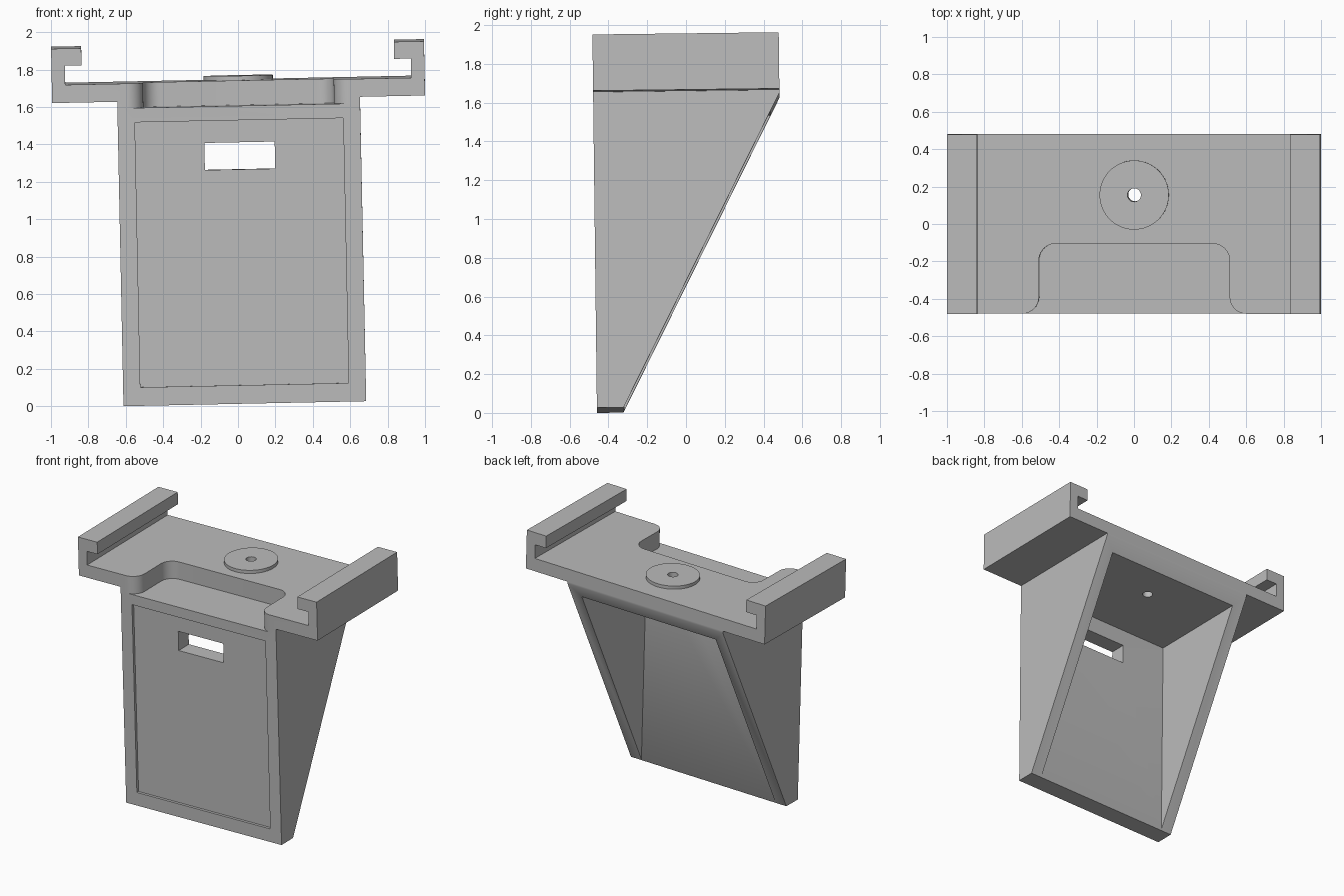
import bpy, bmesh, math
from mathutils import Matrix, Vector

cube = bpy.data.objects.get("Cube")
if cube:
    bpy.data.objects.remove(cube, do_unlink=True)

MID = 0.037                      # middle of the part in x before tilting
FRONT, REAR = -0.459, 0.5015
BASE, CEILING, PLATE_LOW, PLATE_TOP = 0.018, 1.54, 1.646, 1.742
TILT = Matrix.Rotation(0.012, 4, 'X') @ Matrix.Rotation(-0.0205, 4, 'Y')

grey = bpy.data.materials.new("plain_grey")
grey.use_nodes = True
grey.diffuse_color = (0.5, 0.5, 0.5, 1)
grey.node_tree.nodes["Principled BSDF"].inputs["Base Color"].default_value = (0.5, 0.5, 0.5, 1)


def prism(name, outline, axis, start, end):
    """Extrude a 2D outline along an axis; x is measured from MID."""
    place = {'X': lambda a, b, t: (MID + t, a, b),
             'Y': lambda a, b, t: (MID + a, t, b),
             'Z': lambda a, b, t: (MID + a, b, t)}[axis]
    bm = bmesh.new()
    face = bm.faces.new([bm.verts.new(place(a, b, start)) for a, b in outline])
    grown = bmesh.ops.extrude_face_region(bm, geom=[face])["geom"]
    shift = Vector(place(0, 0, end)) - Vector(place(0, 0, start))
    bmesh.ops.translate(bm, vec=shift, verts=[g for g in grown if isinstance(g, bmesh.types.BMVert)])
    bmesh.ops.recalc_face_normals(bm, faces=bm.faces)
    mesh = bpy.data.meshes.new(name)
    bm.to_mesh(mesh)
    bm.free()
    mesh.materials.append(grey)
    obj = bpy.data.objects.new(name, mesh)
    bpy.context.collection.objects.link(obj)
    return obj


def box(name, half_x, y0, y1, z0, z1):
    return prism(name, [(-half_x, z0), (half_x, z0), (half_x, z1), (-half_x, z1)], 'Y', y0, y1)


def arc(cx, cy, r, a0, a1, steps=10):
    angles = [math.radians(a0 + (a1 - a0) * i / steps) for i in range(steps + 1)]
    return [(cx + r * math.cos(a), cy + r * math.sin(a)) for a in angles]


def combine(target, tool, operation):
    mod = target.modifiers.new("combine", 'BOOLEAN')
    mod.operation, mod.solver, mod.object = operation, 'EXACT', tool
    bpy.context.view_layer.objects.active = target
    bpy.ops.object.modifier_apply(modifier=mod.name)
    bpy.data.objects.remove(tool, do_unlink=True)


# Top plate with a hooked rail on each side
right_half = [(0.997, PLATE_LOW), (0.997, 1.936), (0.836, 1.936),
              (0.836, 1.845), (0.925, 1.845), (0.925, PLATE_TOP)]
rails = right_half + [(-x, z) for x, z in reversed(right_half)]
bracket = prism("bracket", rails, 'Y', FRONT, REAR)

# Wedge-shaped body below the plate
wedge = [(FRONT, BASE), (-0.322, BASE), (REAR, 1.632), (REAR, 1.69), (FRONT, 1.69)]
combine(bracket, prism("wedge", wedge, 'X', -0.649, 0.649), 'UNION')

# Open back, shallow front panel and slot
combine(bracket, box("cavity", 0.559, -0.318, 1, -1, CEILING), 'DIFFERENCE')
combine(bracket, box("panel", 0.557, -1, FRONT + 0.02, 0.117, 1.534), 'DIFFERENCE')
combine(bracket, box("slot", 0.188, -1, 0, 1.271, 1.416), 'DIFFERENCE')

# Rounded notch in the front of the plate, flaring at the mouth
R, WIDE, DEEP = 0.09, 0.51, -0.084
side = [(WIDE + R, FRONT - 0.1)] + arc(WIDE + R, FRONT + R, R, 270, 180) \
    + arc(WIDE - R, DEEP - R, R, 0, 90)
notch = side + [(-x, y) for x, y in reversed(side)]
combine(bracket, prism("notch", notch, 'Z', 1.611, 2.2), 'DIFFERENCE')

# Raised round pad with a hole through pad and plate
pad = prism("round_pad", arc(0, 0.176, 0.185, 0, 354.375, 63), 'Z', PLATE_TOP - 0.02, PLATE_TOP + 0.024)
combine(bracket, pad, 'UNION')
combine(bracket, prism("hole", arc(0, 0.176, 0.036, 0, 348.75, 31), 'Z', 1.4, 2.2), 'DIFFERENCE')

# Slight lean of the whole part, then shading
bracket.data.transform(TILT)
bpy.ops.object.select_all(action='DESELECT')
bracket.select_set(True)
bpy.context.view_layer.objects.active = bracket
bpy.ops.object.shade_smooth_by_angle(angle=math.radians(30))
